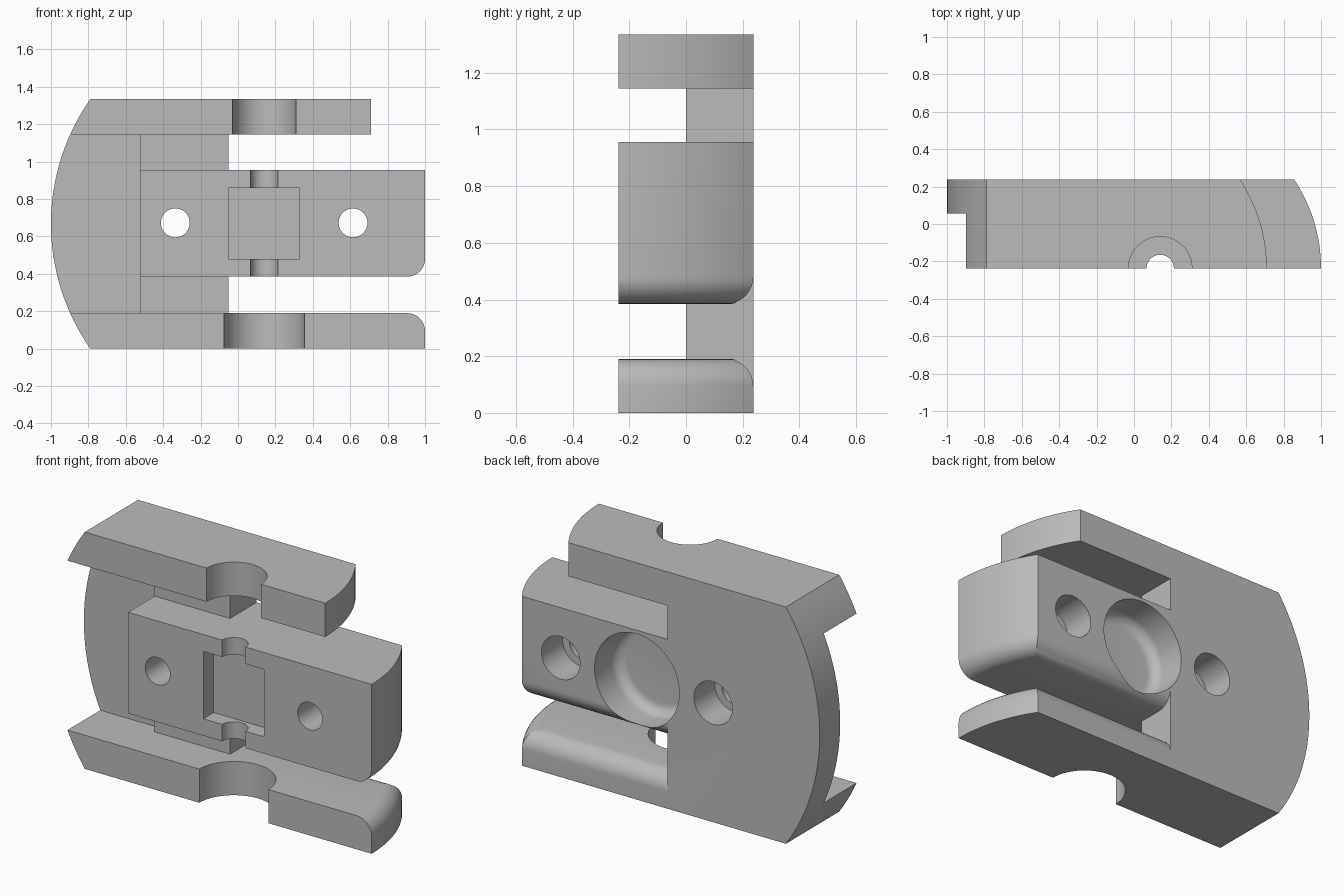
import bpy, bmesh
from math import sin, cos, asin, pi
from mathutils import Vector, Matrix

if "Cube" in bpy.data.objects:
    bpy.data.objects.remove(bpy.data.objects["Cube"])

D = 0.2375            # half depth
H = 1.335             # height
MID = H / 2
CX = 0.14             # x of the central features
RAIL = 0.19           # rail height

grey = bpy.data.materials.new("plain grey")
grey.use_nodes = True
grey.diffuse_color = (0.5, 0.5, 0.5, 1)
grey.node_tree.nodes["Principled BSDF"].inputs["Base Color"].default_value = (0.5, 0.5, 0.5, 1)


def make_object(name, bm):
    bmesh.ops.recalc_face_normals(bm, faces=bm.faces)
    mesh = bpy.data.meshes.new(name)
    bm.to_mesh(mesh)
    bm.free()
    mesh.materials.append(grey)
    obj = bpy.data.objects.new(name, mesh)
    bpy.context.collection.objects.link(obj)
    return obj


def prism(points, offset):
    """Extrude a closed outline of 3D points along offset."""
    bm = bmesh.new()
    face = bm.faces.new([bm.verts.new(p) for p in points])
    new = bmesh.ops.extrude_face_region(bm, geom=[face])["geom"]
    bmesh.ops.translate(bm, vec=offset,
                        verts=[g for g in new if isinstance(g, bmesh.types.BMVert)])
    return bm


def box(name, x0, x1, y0, y1, z0, z1):
    pts = [(x0, y0, z0), (x1, y0, z0), (x1, y1, z0), (x0, y1, z0)]
    return make_object(name, prism(pts, (0, 0, z1 - z0)))


def lathe(name, profile, centre, axis):
    """Turn (radius, height) pairs around the axis 'Y' or 'Z' at centre."""
    bm = bmesh.new()
    verts = [bm.verts.new((r, 0, h)) for r, h in profile]
    edges = [bm.edges.new(pair) for pair in zip(verts, verts[1:])]
    bmesh.ops.spin(bm, geom=verts + edges, cent=(0, 0, 0), axis=(0, 0, 1),
                   angle=2 * pi, steps=64)
    bmesh.ops.remove_doubles(bm, verts=bm.verts, dist=1e-5)
    turn = Matrix.Rotation(-pi / 2, 4, 'X') if axis == 'Y' else Matrix()
    bm.transform(Matrix.Translation(Vector(centre)) @ turn)
    return make_object(name, bm)


def rod(name, radius, z0, z1):
    """Upright cutter on the front face."""
    profile = [(0, z0), (radius, z0), (radius, z1), (0, z1)]
    return lathe(name, profile, (CX, -D, 0), 'Z')


def arm(name, x0, x1, z0, z1, round_z=None):
    """Bar with a curved free end; edges at height round_z are rounded."""
    radius = 0.86
    sweep = asin(2 * D / radius)
    end = [(x1 - radius + radius * cos(sweep * i / 16),
            -D + radius * sin(sweep * i / 16), z0) for i in range(17)]
    bm = prism([(x0, -D, z0)] + end + [(x0, D, z0)], (0, 0, z1 - z0))
    if round_z is not None:
        def on(edge, axis, value):
            return all(abs(v.co[axis] - value) < 1e-4 for v in edge.verts)
        edges = [e for e in bm.edges if on(e, 2, round_z)
                 and not on(e, 1, -D) and not on(e, 0, x0)]
        bmesh.ops.bevel(bm, geom=edges, offset=0.095, segments=8, profile=0.5,
                        affect='EDGES', clamp_overlap=False)
    return make_object(name, bm)


def combine(target, tool, operation):
    mod = target.modifiers.new(operation.lower(), 'BOOLEAN')
    mod.operation = operation
    mod.solver = 'EXACT'
    mod.object = tool
    bpy.context.view_layer.objects.active = target
    bpy.ops.object.modifier_apply(modifier=mod.name)
    bpy.data.objects.remove(tool)


# Back plate with a bowed left edge
bow = 1.164
half = asin(MID / bow)
arc = [(-1 + bow - bow * cos(half * (i / 16 - 1)), -D,
        MID + bow * sin(half * (i / 16 - 1))) for i in range(33)]
body = make_object("clip_body", prism([(-0.05, -D, 0)] + arc + [(-0.05, -D, H)], (0, 2 * D, 0)))

# Stepped channel between the rails
combine(body, box("channel", -1.2, -0.52, -0.5, 0.055, RAIL, H - RAIL), 'DIFFERENCE')
combine(body, box("channel_step", -0.53, 0.1, -0.5, 0, RAIL, H - RAIL), 'DIFFERENCE')

# Lower rail, upper rail and centre block, each with its cutouts
lower = arm("lower_rail", -0.3, 1, 0, RAIL, RAIL)
upper = arm("upper_rail", -0.3, 0.71, H - RAIL, H)
block = arm("centre_block", -0.52, 1, 0.385, 0.955, 0.385)
for part in (lower, upper, block):
    combine(body, part, 'UNION')

combine(body, rod("lower_notch", 0.215, -0.1, 0.28), 'DIFFERENCE')
combine(body, rod("upper_notch", 0.17, 1.05, 1.5), 'DIFFERENCE')
combine(body, rod("block_groove", 0.073, 0.3, 1.04), 'DIFFERENCE')
combine(body, box("square_pocket", -0.05, 0.33, -0.5, -0.145, 0.48, 0.86), 'DIFFERENCE')

# Counterbored screw holes
for x in (-0.335, 0.615):
    hole = [(0, 0.4), (0.12, 0.4), (0.12, 0.05), (0.077, 0.05), (0.077, -0.4), (0, -0.4)]
    combine(body, lathe("screw_hole", hole, (x, 0, MID + 0.005), 'Y'), 'DIFFERENCE')

# Round rear recess with a rounded floor edge
fillet, radius, floor = 0.06, 0.264, 0.03
recess = [(0, 0.4), (radius, 0.4)]
recess += [(radius - fillet + fillet * cos(a * pi / 16),
            floor + fillet - fillet * sin(a * pi / 16)) for a in range(9)]
recess += [(0, floor)]
combine(body, lathe("rear_recess", recess, (CX, 0, MID + 0.003), 'Y'), 'DIFFERENCE')

# Smooth curved walls, sharp edges
bpy.ops.object.select_all(action='DESELECT')
body.select_set(True)
bpy.context.view_layer.objects.active = body
bpy.ops.object.shade_smooth_by_angle(angle=pi / 6)
